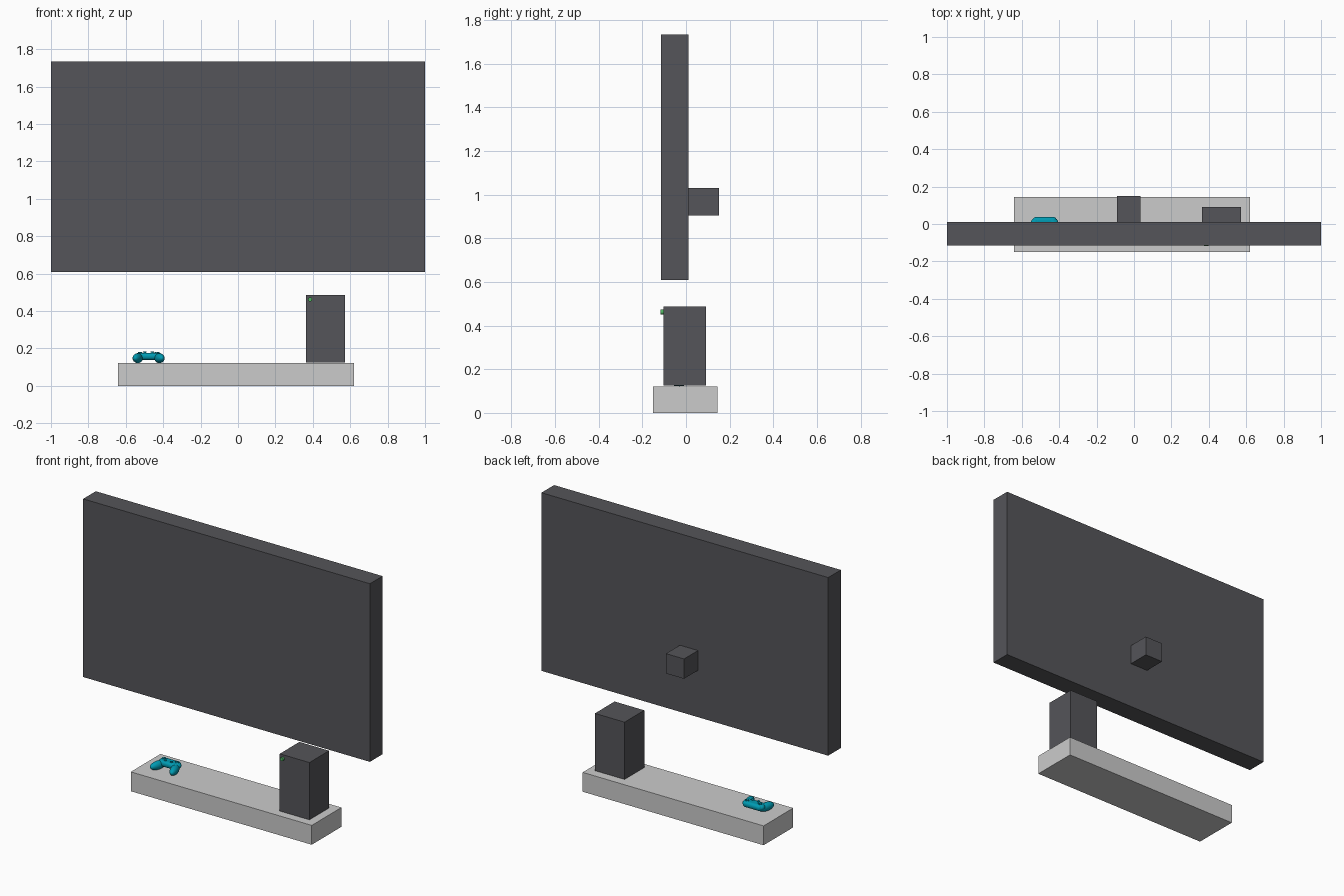
import bpy
from math import radians

if "Cube" in bpy.data.objects:
    bpy.data.objects.remove(bpy.data.objects["Cube"])


def material(name, rgb):
    m = bpy.data.materials.new(name)
    m.diffuse_color = (*rgb, 1)
    m.use_nodes = True
    m.node_tree.nodes["Principled BSDF"].inputs["Base Color"].default_value = m.diffuse_color
    return m


dark = material("charcoal", (0.09, 0.09, 0.10))
teal = material("teal", (0.0, 0.33, 0.45))
green = material("green", (0.08, 0.45, 0.12))


def finish(name, mat, smooth=False):
    ob = bpy.context.object
    ob.name = name
    if mat:
        ob.data.materials.append(mat)
    if smooth:
        bpy.ops.object.shade_smooth_by_angle(angle=radians(40))
    return ob


def box(name, x, y, z, mat=None):
    spans = (x, y, z)
    bpy.ops.mesh.primitive_cube_add(size=1, location=[(a + b) / 2 for a, b in spans])
    ob = finish(name, mat)
    ob.scale = [b - a for a, b in spans]
    bpy.ops.object.transform_apply(location=False, rotation=False, scale=True)
    return ob


def ellipsoid(name, loc, radii, rot, mat):
    bpy.ops.mesh.primitive_uv_sphere_add(segments=24, ring_count=14, radius=1, location=loc)
    ob = finish(name, mat, True)
    ob.scale = radii
    ob.rotation_euler = rot
    return ob


def disc(name, loc, radius, depth, mat, rot=(0, 0, 0)):
    bpy.ops.mesh.primitive_cylinder_add(vertices=20, radius=radius, depth=depth,
                                        location=loc, rotation=rot)
    return finish(name, mat, True)


# Screen, its rear mount block, and the shelf below
box("screen", (-1, 1), (-0.114, 0.012), (0.61, 1.733), dark)
box("rear_mount", (-0.092, 0.034), (0.005, 0.151), (0.905, 1.03), dark)
box("shelf", (-0.642, 0.62), (-0.151, 0.144), (0, 0.122))

# Console with power button
box("console", (0.364, 0.571), (-0.104, 0.092), (0.126, 0.487), dark)
disc("power_button", (0.386, -0.108, 0.462), 0.011, 0.018, green, (radians(90), 0, 0))

# Gamepad body: rounded block
CX, CY = -0.478, 0.004
body = box("gamepad_body", (CX - 0.064, CX + 0.064), (CY - 0.033, CY + 0.033),
           (0.139, 0.177), teal)
bevel = body.modifiers.new("round", 'BEVEL')
bevel.width, bevel.segments = 0.017, 5
bpy.ops.object.shade_smooth_by_angle(angle=radians(40))

# Gamepad grips, shoulders and thumb sticks, mirrored left and right
for side, s in (("left", -1), ("right", 1)):
    ellipsoid(f"{side}_grip", (CX + s * 0.058, -0.032, 0.148), (0.024, 0.056, 0.026),
              (0, 0, radians(s * 16)), teal)
    ellipsoid(f"{side}_shoulder", (CX + s * 0.045, 0.008, 0.158), (0.029, 0.026, 0.021),
              (0, 0, radians(-s * 15)), teal)
    disc(f"{side}_stick_post", (CX + s * 0.02, CY - 0.014, 0.178), 0.005, 0.006, teal)
    disc(f"{side}_thumb_stick", (CX + s * 0.02, CY - 0.014, 0.181), 0.009, 0.003, teal)

# Direction pad and round face buttons
for i, (w, d) in enumerate(((0.011, 0.004), (0.004, 0.011))):
    box(f"direction_pad_{i}", (CX - 0.045 - w, CX - 0.045 + w),
        (CY + 0.006 - d, CY + 0.006 + d), (0.174, 0.181), teal)
for i, (dx, dy) in enumerate(((1, 0), (-1, 0), (0, 1), (0, -1))):
    disc(f"face_button_{i}", (CX + 0.045 + dx * 0.009, CY + 0.006 + dy * 0.009, 0.178),
         0.004, 0.006, teal)
